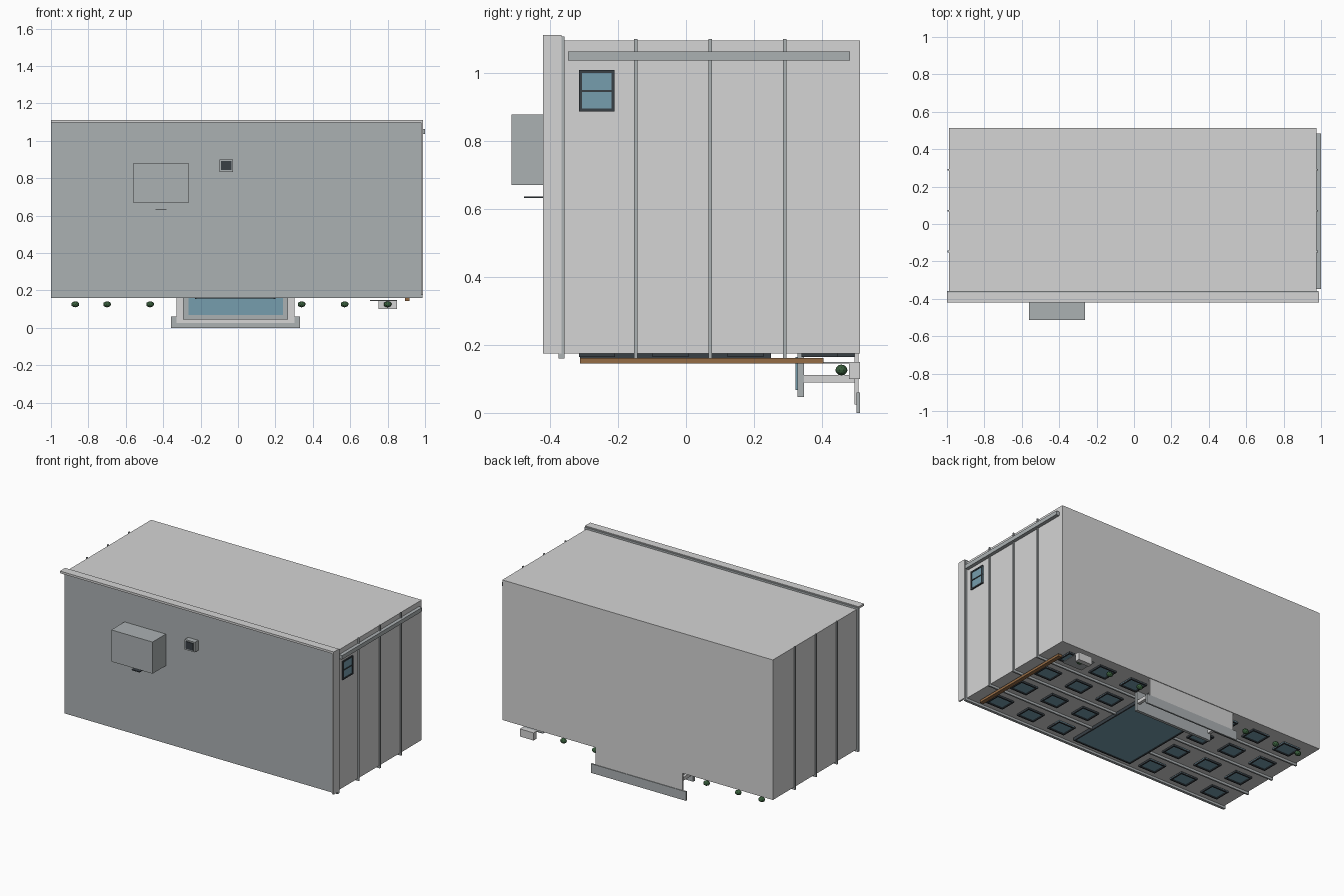
import bpy
import bmesh
from mathutils import Vector

cube = bpy.data.objects.get("Cube")
if cube:
    bpy.data.objects.remove(cube, do_unlink=True)


def material(name, rgb):
    m = bpy.data.materials.new(name)
    m.use_nodes = True
    m.diffuse_color = (*rgb, 1)
    m.node_tree.nodes["Principled BSDF"].inputs["Base Color"].default_value = (*rgb, 1)
    return m


WALL = material("pale wall", (0.66, 0.66, 0.66))
TRIM = material("grey trim", (0.41, 0.44, 0.45))
GLASS = material("blue glass", (0.18, 0.34, 0.42))
FRAME = material("dark frame", (0.04, 0.05, 0.06))
WOOD = material("brown wood", (0.30, 0.15, 0.06))
LEAF = material("green leaf", (0.04, 0.11, 0.045))


def finish(name, bm, mat):
    mesh = bpy.data.meshes.new(name)
    bm.to_mesh(mesh)
    bm.free()
    mesh.materials.append(mat)
    obj = bpy.data.objects.new(name, mesh)
    bpy.context.collection.objects.link(obj)
    return obj


def boxes(name, mat, *spans):
    """One object made of boxes, each given as x, y and z ranges."""
    bm = bmesh.new()
    for span in spans:
        lo, hi = (Vector(c) for c in zip(*span))
        new = bmesh.ops.create_cube(bm, size=1)["verts"]
        for v in new:
            v.co = (lo + hi) / 2 + v.co * (hi - lo)
    return finish(name, bm, mat)


def window(name, u, v, depth, glass_depth, place, bar=False):
    """Framed pane; place turns (u, v, depth) ranges into x, y, z ranges."""
    w = 0.009
    (u0, u1), (v0, v1) = u, v
    parts = [((u0, u0 + w), v), ((u1 - w, u1), v), (u, (v0, v0 + w)), (u, (v1 - w, v1))]
    if bar:
        mid = (v0 + v1) / 2
        parts.append((u, (mid - w / 3, mid + w / 3)))
    boxes(name + "_frame", FRAME, *[place(a, b, depth) for a, b in parts])
    boxes(name + "_glass", GLASS, place(u, v, glass_depth))


def on_facade(u, v, d):
    return u, v, d


def on_side(u, v, d):
    return d, u, v


# Main block, roof slab and parapet
L, R, BOTTOM, TOP, BASE = -0.99, 0.977, 0.175, 1.095, 0.512
boxes("building_body", WALL, ((L, R), (-0.365, BASE), (BOTTOM, TOP)))
boxes("roof_slab", TRIM, ((-1.0, 0.987), (-0.375, -0.358), (0.16, 1.107)))
boxes("parapet", WALL,
      ((-1.0, 0.99), (-0.42, -0.366), (1.098, 1.112)),
      ((0.979, 0.99), (-0.42, -0.366), (BOTTOM, 1.112)))

# Floor bands around both sides and the facade
for i, y in enumerate((-0.148, 0.071, 0.29)):
    ys = (y - 0.005, y + 0.005)
    boxes(f"floor_band_{i + 1}", TRIM,
          ((L - 0.008, L), ys, (0.16, 1.1)),
          ((R, R + 0.008), ys, (0.16, 1.1)),
          ((L, R), ys, (0.16, BOTTOM)))

# Gutter and side window
boxes("side_gutter", TRIM, ((R, 1.0), (-0.347, 0.483), (1.037, 1.063)))
window("side_window", (-0.315, -0.21), (0.886, 1.008), (R, 0.985), (R, 0.981),
       on_side, bar=True)

# Facade windows in a grid
ROWS = (-0.262, -0.045, 0.175, 0.393)
COLUMNS = (-0.835, -0.6, -0.36, 0.335, 0.57, 0.805)
for r, y in enumerate(ROWS):
    for c, x in enumerate(COLUMNS):
        window(f"facade_window_{r + 1}_{c + 1}", (x - 0.062, x + 0.062),
               (y - 0.053, y + 0.053), (0.164, BOTTOM), (0.17, BOTTOM), on_facade)

# Large central glazing and the entrance below it
window("central_glazing", (-0.23, 0.2), (-0.312, 0.25), (0.154, BOTTOM),
       (0.158, BOTTOM), on_facade)
window("entrance_door", (-0.23, 0.2), (0.35, 0.495), (0.164, BOTTOM),
       (0.168, BOTTOM), on_facade)

# Entrance canopy, columns, landing and step
boxes("canopy", TRIM, ((-0.295, 0.268), (0.328, 0.347), (0.046, BOTTOM)))
boxes("canopy_glass", GLASS, ((-0.265, 0.24), (0.322, 0.328), (0.068, 0.165)))
boxes("canopy_columns", WALL, *[((x - 0.01, x + 0.01), (0.347, 0.497), (0.09, 0.112))
                                for x in (-0.283, 0.256)])
boxes("landing", WALL, ((-0.33, 0.302), (0.495, 0.508), (0.025, BOTTOM)))
boxes("entrance_step", TRIM, ((-0.357, 0.332), (0.502, BASE), (0.0, 0.06)))

# Long wooden sign board
boxes("wooden_sign", WOOD, ((0.892, 0.918), (-0.312, 0.405), (0.145, 0.161)))

# Side bench block and the panel above it
boxes("bench_block", WALL, ((0.75, 0.85), (0.48, 0.511), (0.1, 0.15)))
boxes("bench_panel", TRIM, ((0.705, 0.85), (0.36, 0.48), (0.145, 0.15)))

# Round shrubs along the facade
for i, x in enumerate((-0.87, -0.7, -0.47, 0.34, 0.57, 0.8)):
    bm = bmesh.new()
    bmesh.ops.create_icosphere(bm, subdivisions=2, radius=0.018)
    for v in bm.verts:
        v.co = Vector((v.co.x * 1.2, v.co.y, v.co.z * 0.9)) + Vector((x, 0.457, 0.126))
    finish(f"shrub_{i + 1}", bm, LEAF)

# Roof equipment
boxes("roof_unit", TRIM, ((-0.562, -0.262), (-0.513, -0.37), (0.67, 0.878)))
boxes("roof_unit_bracket", FRAME, ((-0.44, -0.382), (-0.477, -0.37), (0.632, 0.637)))
boxes("roof_vent", TRIM, ((-0.1, -0.026), (-0.41, -0.37), (0.834, 0.9)))
boxes("roof_vent_grille", FRAME, ((-0.09, -0.036), (-0.414, -0.41), (0.843, 0.891)))
